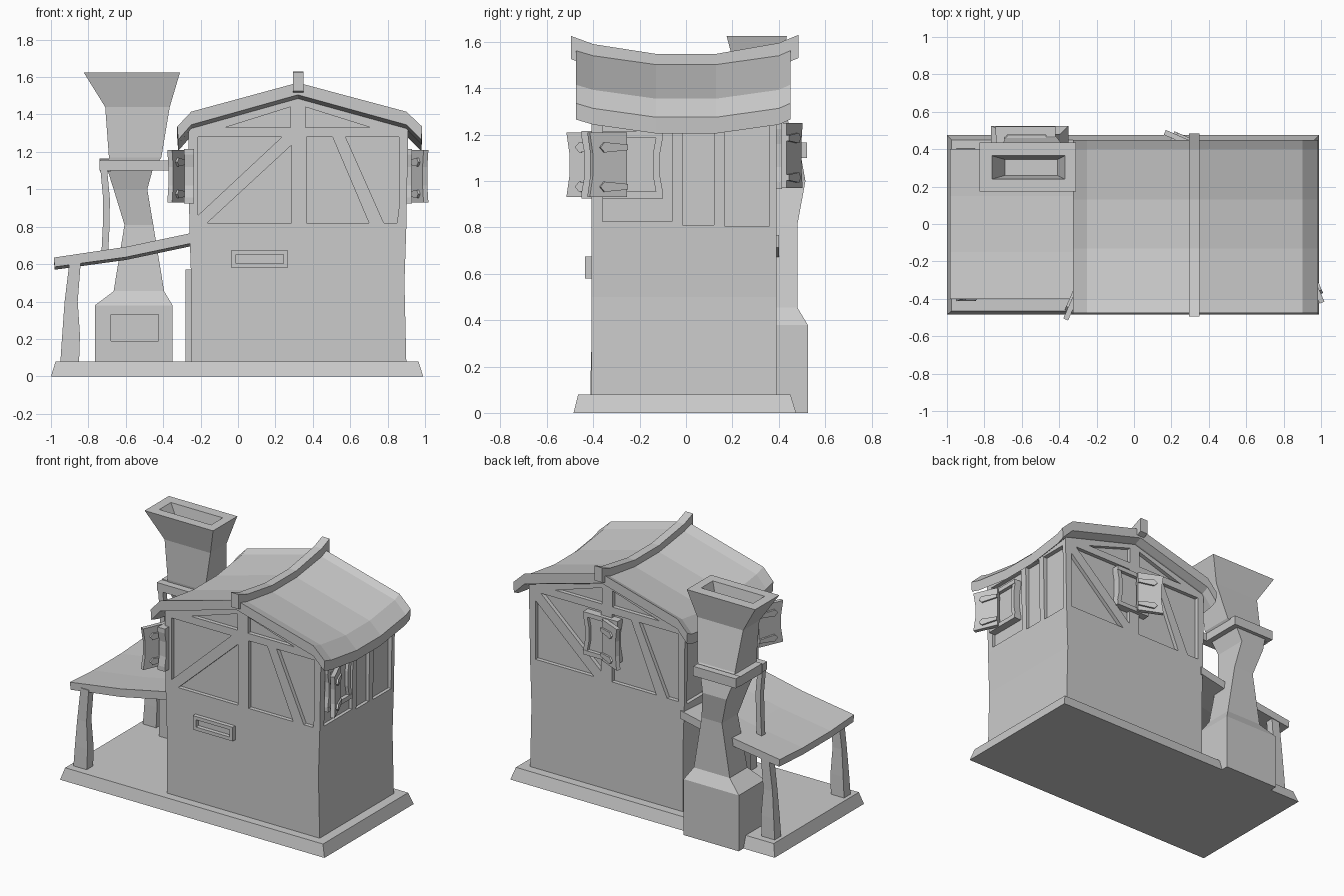
import bpy, bmesh
from math import radians, atan2
from mathutils import Matrix, Vector


def make(name, parts):
    """parts: list of ring lists; every ring list becomes one closed loft."""
    bm = bmesh.new()
    for rings in parts:
        vs = [[bm.verts.new(p) for p in r] for r in rings]
        n = len(vs[0])
        for a, b in zip(vs, vs[1:]):
            for i in range(n):
                bm.faces.new((a[i], a[(i + 1) % n], b[(i + 1) % n], b[i]))
        bm.faces.new(vs[0])
        bm.faces.new(vs[-1])
    bmesh.ops.recalc_face_normals(bm, faces=bm.faces)
    me = bpy.data.meshes.new(name)
    bm.to_mesh(me)
    bm.free()
    ob = bpy.data.objects.new(name, me)
    bpy.context.collection.objects.link(ob)
    return ob


def rect(x0, x1, y0, y1, z):
    return [(x0, y0, z), (x1, y0, z), (x1, y1, z), (x0, y1, z)]


def box(x0, x1, y0, y1, z0, z1):
    return [rect(x0, x1, y0, y1, z0), rect(x0, x1, y0, y1, z1)]


def along_y(profile, stations):
    """xz profile swept along y; stations are (y, drop)."""
    return [[(x, y, z - d) for x, z in profile] for y, d in stations]


def along_x(profile, x0, x1):
    return [[(x, y, z) for y, z in profile] for x in (x0, x1)]


def cut(ob, parts):
    tool = make("cutter", parts)
    tool.hide_render = True
    m = ob.modifiers.new("cut", 'BOOLEAN')
    m.operation, m.solver, m.object = 'DIFFERENCE', 'EXACT', tool
    bpy.context.view_layer.objects.active = ob
    bpy.ops.object.modifier_apply(modifier=m.name)
    bpy.data.objects.remove(tool)


# base slab with sloping edges
make("base", [[rect(-1, 0.99, -0.485, 0.475, 0), rect(-0.975, 0.965, -0.465, 0.45, 0.08)]])

# house body
body = make("house_body", [along_y(
    [(-0.25, 0.07), (0.9, 0.07), (0.89, 0.5), (0.9, 0.8), (0.91, 1.335), (0.32, 1.495),
     (-0.265, 1.335), (-0.26, 0.8), (-0.25, 0.5)], [(-0.407, 0), (0.39, 0)])])

# recessed panels between the timbers
front = [
    [(-0.07, 1.33), (0.28, 1.33), (0.28, 1.44)],
    [(0.36, 1.33), (0.71, 1.33), (0.36, 1.44)],
    [(-0.215, 0.86), (0.235, 1.28), (-0.215, 1.28)],
    [(-0.165, 0.82), (0.285, 0.82), (0.285, 1.235)],
    [(0.365, 0.82), (0.70, 0.82), (0.505, 1.28), (0.365, 1.28)],
    [(0.78, 0.82), (0.85, 0.82), (0.86, 0.9), (0.86, 1.28), (0.575, 1.28)]]
back = front[:2] + [
    [(0.365, 0.87), (0.82, 1.28), (0.365, 1.28)],
    [(0.42, 0.82), (0.86, 0.82), (0.86, 1.22)],
    [(0.285, 0.82), (-0.05, 0.82), (0.14, 1.28), (0.285, 1.28)],
    [(0.08, 1.28), (-0.13, 0.82), (-0.215, 0.82), (-0.215, 1.28)]]
side = [(-0.36, -0.06, 0.825), (-0.015, 0.12, 0.81), (0.165, 0.36, 0.805)]
tools = [along_y(p, [(-0.6, 0), (-0.38, 0)]) for p in front]
tools += [along_y(p, [(0.363, 0), (0.6, 0)]) for p in back]
for y0, y1, z in side:
    tools += [box(0.878, 1.1, y0, y1, z, 1.27), box(-0.5, -0.235, y0, y1, z, 1.27)]
cut(body, tools)

# sagging main roof with turned-down eaves
sag = [(-0.475, 0), (-0.4, 0.022), (-0.13, 0.06), (0.13, 0.06), (0.4, 0.022), (0.45, 0)]
make("roof", [along_y(
    [(-0.325, 1.335), (-0.25, 1.415), (0.32, 1.57), (0.9, 1.415), (0.985, 1.335),
     (0.98, 1.265), (0.9, 1.345), (0.32, 1.505), (-0.25, 1.345), (-0.32, 1.265)], sag)])
ridge = [(-0.495, -0.005), (-0.4, 0.03), (-0.13, 0.072), (0.13, 0.072), (0.4, 0.025), (0.485, -0.01)]
make("ridge_beam", [along_y([(0.293, 1.52), (0.35, 1.52), (0.35, 1.62), (0.293, 1.62)], ridge)])

# porch roof
make("porch_roof", [along_y(
    [(-0.985, 0.635), (-0.6, 0.692), (-0.24, 0.768), (-0.24, 0.713), (-0.6, 0.637), (-0.98, 0.585)],
    [(-0.4, 0), (-0.15, 0.015), (0.15, 0.015), (0.4, 0)])])

# bent porch posts
for name, y in (("porch_post_front", -0.378), ("porch_post_back", 0.368)):
    make(name, [[rect(x0, x1, y - h, y + h, z) for x0, x1, h, z in (
        (-0.95, -0.85, 0.035, 0.07), (-0.94, -0.845, 0.032, 0.22),
        (-0.927, -0.857, 0.026, 0.4), (-0.9, -0.84, 0.028, 0.62))]])

# door on the porch side
make("door", [box(-0.28, -0.24, -0.3, 0.03, 0.07, 0.57)])

# chimney, hollow at the top, with a fire opening
chimney = make("chimney", [[rect(*r) for r in (
    (-0.765, -0.35, 0.245, 0.525, 0), (-0.765, -0.35, 0.245, 0.525, 0.38),
    (-0.665, -0.395, 0.29, 0.48, 0.455), (-0.607, -0.453, 0.31, 0.48, 0.81),
    (-0.665, -0.485, 0.275, 0.515, 1.0), (-0.70, -0.455, 0.24, 0.495, 1.11),
    (-0.69, -0.41, 0.23, 0.46, 1.17), (-0.71, -0.365, 0.225, 0.40, 1.44),
    (-0.825, -0.31, 0.175, 0.435, 1.625), (-0.76, -0.37, 0.24, 0.365, 1.625),
    (-0.69, -0.41, 0.26, 0.345, 1.5))]])
cut(chimney, [box(-0.68, -0.425, 0.1, 0.275, 0.19, 0.33)])

# timber collar around the chimney and its prop
make("chimney_collar", [
    box(-0.74, -0.36, 0.185, 0.235, 1.10, 1.155),
    box(-0.74, -0.42, 0.475, 0.522, 1.10, 1.165),
    box(-0.738, -0.68, 0.235, 0.475, 1.095, 1.16),
    box(-0.47, -0.42, 0.235, 0.475, 1.10, 1.16)])
make("collar_prop", [[rect(x - 0.018, x + 0.018, 0.19, 0.23, z) for x, z in (
    (-0.712, 0.66), (-0.705, 0.8), (-0.703, 0.95), (-0.718, 1.11))]])

# name plate frame, left blank
make("wall_plate", [box(-0.035, 0.265, -0.435, -0.4, 0.58, 0.603),
                    box(-0.035, 0.265, -0.435, -0.4, 0.652, 0.675),
                    box(-0.035, -0.012, -0.435, -0.4, 0.603, 0.652),
                    box(0.242, 0.265, -0.435, -0.4, 0.603, 0.652)])


def window(name, pos, turn, s):
    """Window facing local -y, with its shutter swung to side s."""
    place = Matrix.Translation(pos) @ Matrix.Rotation(radians(turn), 4, 'Z')
    w, h, t = 0.13, 0.145, 0.03
    frame = [box(-w, w, -0.025, 0.03, -h, -h + t), box(-w, w, -0.025, 0.03, h - t, h)]
    for k in (-1, 1):
        # side jambs, slightly waisted
        xs = lambda a: sorted((k * a, k * (a - t)))
        frame.append([rect(*xs(w - d), -0.022, 0.03, z) for d, z in
                      ((0, -h + t), (0.012, -0.05), (0.012, 0.05), (0, h - t))])
    frame.append(box(-w + 0.02, w - 0.02, 0.0, 0.03, -h + 0.01, h - 0.01))
    make(name + "_frame", frame).matrix_world = place

    # shutter built along +x from the hinge, then swung open
    slab = [[rect(0, 0.175 - d, -0.014, 0.014, z) for d, z in
             ((0, -0.14), (0.014, -0.05), (0.014, 0.05), (0, 0.14))]]
    for z in (-0.095, 0.075):
        strap = [(0, z - 0.012), (0.11, z - 0.022), (0.13, z), (0.11, z + 0.022), (0, z + 0.012)]
        slab.append(along_y(strap, [(-0.026, 0), (0.026, 0)]))
    mirror = Matrix.Diagonal((s, 1, 1, 1))
    swing = Matrix.Translation((0.03, -0.03, 0)) @ Matrix.Rotation(atan2(-0.07, 0.16), 4, 'Z')
    shutter = make(name + "_shutter", slab)
    shutter.data.transform(mirror @ swing)
    if s < 0:
        shutter.data.flip_normals()
    shutter.matrix_world = place


window("right_window", Vector((0.905, -0.23, 1.07)), 90, -1)
window("left_window", Vector((-0.265, -0.32, 1.07)), -90, 1)
window("back_window", Vector((0.355, 0.39, 1.11)), 180, 1)
